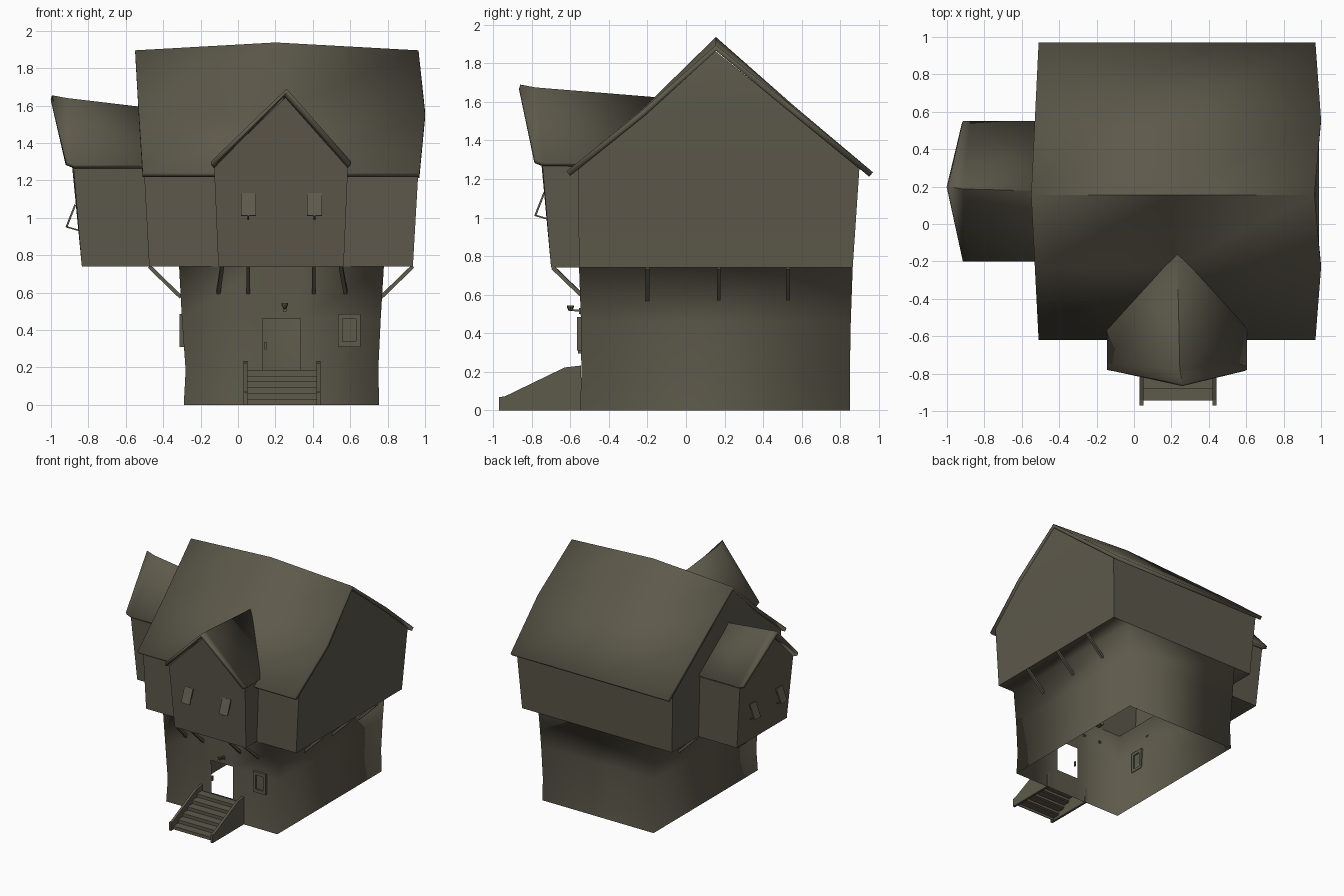
import bpy, bmesh, math
from mathutils import Matrix, Vector

if "Cube" in bpy.data.objects:
    bpy.data.objects.remove(bpy.data.objects["Cube"])

WOOD = bpy.data.materials.new("weathered_olive_grey")
WOOD.diffuse_color = (0.11, 0.10, 0.07, 1)
WOOD.use_nodes = True
WOOD.node_tree.nodes["Principled BSDF"].inputs["Base Color"].default_value = WOOD.diffuse_color


def make(name, verts, faces, M=Matrix(), smooth=None, recalc=True, thick=0):
    bm = bmesh.new()
    vs = [bm.verts.new(M @ Vector(v)) for v in verts]
    for f in faces:
        bm.faces.new([vs[i] for i in f])
    if recalc:
        bmesh.ops.recalc_face_normals(bm, faces=bm.faces[:])
    me = bpy.data.meshes.new(name)
    bm.to_mesh(me)
    bm.free()
    me.materials.append(WOOD)
    ob = bpy.data.objects.new(name, me)
    bpy.context.collection.objects.link(ob)
    if smooth:
        for o in bpy.context.selected_objects:
            o.select_set(False)
        bpy.context.view_layer.objects.active = ob
        ob.select_set(True)
        bpy.ops.object.shade_smooth_by_angle(angle=math.radians(smooth))
    if thick:
        mod = ob.modifiers.new("thickness", 'SOLIDIFY')
        mod.thickness, mod.offset = thick, -1
    return ob


BOX = [(0, 1, 3, 2), (4, 6, 7, 5), (0, 4, 5, 1), (2, 3, 7, 6), (0, 2, 6, 4), (1, 5, 7, 3)]


def box(name, lo, hi, M=Matrix()):
    vs = [(x, y, z) for x in (lo[0], hi[0]) for y in (lo[1], hi[1]) for z in (lo[2], hi[2])]
    return make(name, vs, BOX, M)


def beam(name, p, q, w=0.02, d=0.02, M=Matrix()):
    p, q = Vector(p), Vector(q)
    R = (q - p).to_track_quat('Z', 'Y').to_matrix().to_4x4()
    return box(name, (-w / 2, -d / 2, 0), (w / 2, d / 2, (q - p).length),
               M @ Matrix.Translation(p) @ R)


def sheet(name, rows, M=Matrix(), thick=0.03):
    # rows run towards +y, points within a row towards +x
    n = len(rows[0])
    faces = [(j * n + i, j * n + i + 1, (j + 1) * n + i + 1, (j + 1) * n + i)
             for j in range(len(rows) - 1) for i in range(n - 1)]
    return make(name, [p for r in rows for p in r], faces, M, 35, False, thick)


# Lower walls: open-bottomed shell with a doorway, flaring out under the jetties
levels = [(0, -.29, .755, -.55, .85), (.185, -.28, .75, -.543, .85),
          (.46, -.30, .763, -.545, .855), (.74, -.315, .78, -.555, .865)]
verts, faces = [], []
for z, xl, xr, yf, yb in levels:
    verts += [(xl, yf, z), (.13, yf, z), (.335, yf, z), (xr, yf, z), (xr, yb, z), (xl, yb, z)]
for k in range(3):
    for i in range(6):
        if (k, i) != (1, 1):
            a, b = k * 6 + i, k * 6 + (i + 1) % 6
            faces.append((a, b, b + 6, a + 6))
n = len(verts)
verts += [(.935, -.555, .74), (.935, .865, .74), (-.475, .865, .74), (-.475, -.555, .74)]
faces += [(21, n, n + 1, 22), (23, n + 2, n + 3, 18)]
make("lower_walls", verts, faces, smooth=100)

# Upper walls with both gables
verts = []
for x0, x1, xm, xa in ((-.475, -.503, -.52, -.54), (.935, .965, .99, .955)):
    verts += [(x0, -.555, .74), (x0, .865, .74), (x1, .9, 1.26), (x1, -.56, 1.26),
              (xm, -.235, 1.52), (xm, .555, 1.54), (xa, .15, 1.865)]
faces = [(0, 3, 10, 7), (1, 8, 9, 2)]
for o in (0, 7):
    faces += [[o + i for i in f] for f in ((0, 1, 2, 3), (3, 2, 5, 4), (4, 5, 6))]
make("upper_walls", verts, faces, smooth=40)

# Main roof: sagging slopes, ridge raised in the middle
rows = []
for y, z, xl, xr, up in ((-.62, 1.24, -.51, .97, 0), (-.235, 1.55, -.53, 1.0, .005),
                         (.155, 1.895, -.55, .965, .042), (.56, 1.57, -.53, 1.0, .01),
                         (.97, 1.235, -.51, .97, 0)):
    rows.append([(xl, y, z), (.2, y, z + up), (xr, y, z)])
sheet("main_roof", rows)


# Projecting gabled bay, facing -y in its own frame
def bay(name, M, out, eave_back, ridge_back, drop, lean, shutter_drop):
    stations = ((.78 + out, 1.30, .86 + out, 1.69), (.74 + out, 1.283, .78 + out, 1.675),
                (eave_back, 1.283, ridge_back, 1.62))
    rows = []
    for k, (ue, ze, ur, zr) in enumerate(stations):
        rows.append([(-.375, -ue, ze), (lean * (1 - k / 2), -ur, zr - drop), (.375, -ue, ze)])
    sheet(name + "_roof", rows, M, 0.025)
    f0, f1, f2 = .70 + out, .745 + out, .785 + out
    verts = [(-.335, -f0, .74), (.335, -f0, .74), (.358, -f1, 1.275),
             (lean, -f2, 1.65 - drop), (-.358, -f1, 1.275),
             (-.335, -eave_back, .74), (.335, -eave_back, .74),
             (.358, -eave_back, 1.275), (-.358, -eave_back, 1.275)]
    make(name + "_walls", verts, [(0, 1, 2, 3, 4), (1, 6, 7, 2), (0, 4, 8, 5), (0, 5, 6, 1)],
         M, 40)
    # Propped shutters
    s = shutter_drop
    for v in (-.175, .18):
        beam(name + "_shutter", (v, -.735 - out, 1.13 - s), (v, -.782 - out, 1.01 - s),
             .08, .01, M)
        beam(name + "_shutter_prop", (v, -.785 - out, 1.012 - s), (v, -.715 - out, .992 - s),
             .01, .008, M)


bay("front_bay", Matrix.Translation((.23, 0, 0)), 0, .5, .1, 0, .03, 0)
bay("left_bay", Matrix.Translation((0, .175, 0)) @ Matrix.Rotation(-math.pi / 2, 4, 'Z'),
    .135, .45, .45, .035, -.025, .06)

# Diagonal braces under the jetties and the front bay
for y in (-.2, .17, .53):
    beam("right_brace", (.765, y, .575), (.935, y, .74))
    beam("left_brace", (-.305, y, .575), (-.475, y, .74))
for x0, x1 in ((-.105, -.085), (.055, .055), (.405, .405), (.575, .55)):
    beam("front_brace", (x0, -.545, .6), (x1, -.69, .74))


# Framed windows, facing -y in their own frame
def window(name, M):
    for s in (-1, 1):
        box(name + "_jamb", (s * .0475 - .0125, -.018, -.0875), (s * .0475 + .0125, .012, .0875), M)
        box(name + "_rail", (-.036, -.018, s * .074 - .0135), (.036, .012, s * .074 + .0135), M)
    box(name + "_pane", (-.036, -.004, -.061), (.036, .003, .061), M)


window("front_window", Matrix.Translation((.595, -.547, .3975)))
window("left_window", Matrix.Translation((-.296, -.31, .3975)) @ Matrix.Rotation(-math.pi / 2, 4, 'Z'))

# Door handle
box("door_handle", (.143, -.56, .295), (.152, -.545, .335))

# Lantern over the door
beam("lantern_arm", (.25, -.545, .517), (.25, -.6, .52), .01, .01)
box("lantern_plate", (.24, -.555, .5), (.26, -.545, .53))
ring = [(r * math.cos(a * math.pi / 4), r * math.sin(a * math.pi / 4), z)
        for r, z in ((.008, .515), (.018, .535), (.018, .543)) for a in range(8)]
make("lantern_cup", ring, [(k * 8 + i, k * 8 + (i + 1) % 8, k * 8 + 8 + (i + 1) % 8, k * 8 + 8 + i)
                           for k in range(2) for i in range(8)]
     + [tuple(range(8)), tuple(range(16, 24))], Matrix.Translation((.25, -.6, 0)))

# Stairs: thin treads and risers between two stringers
STEPS, run, rise = 6, .063, .185 / 6
for k in range(STEPS):
    y, z = -.935 + k * run, (k + 1) * rise
    box("stair_tread", (.045, y - .008, z - .01), (.425, y + run, z))
    box("stair_riser", (.045, y, z - rise), (.425, y + .006, z - .01))
side = [(-.97, 0), (-.97, .068), (-.94, .072), (-.63, .222), (-.545, .232), (-.545, 0)]
for x in (.03, .42):
    verts = [(x + dx, y, z) for dx in (0, .02) for y, z in side]
    make("stair_stringer", verts, [tuple(range(6)), tuple(range(6, 12))]
         + [(i, (i + 1) % 6, (i + 1) % 6 + 6, i + 6) for i in range(6)])
